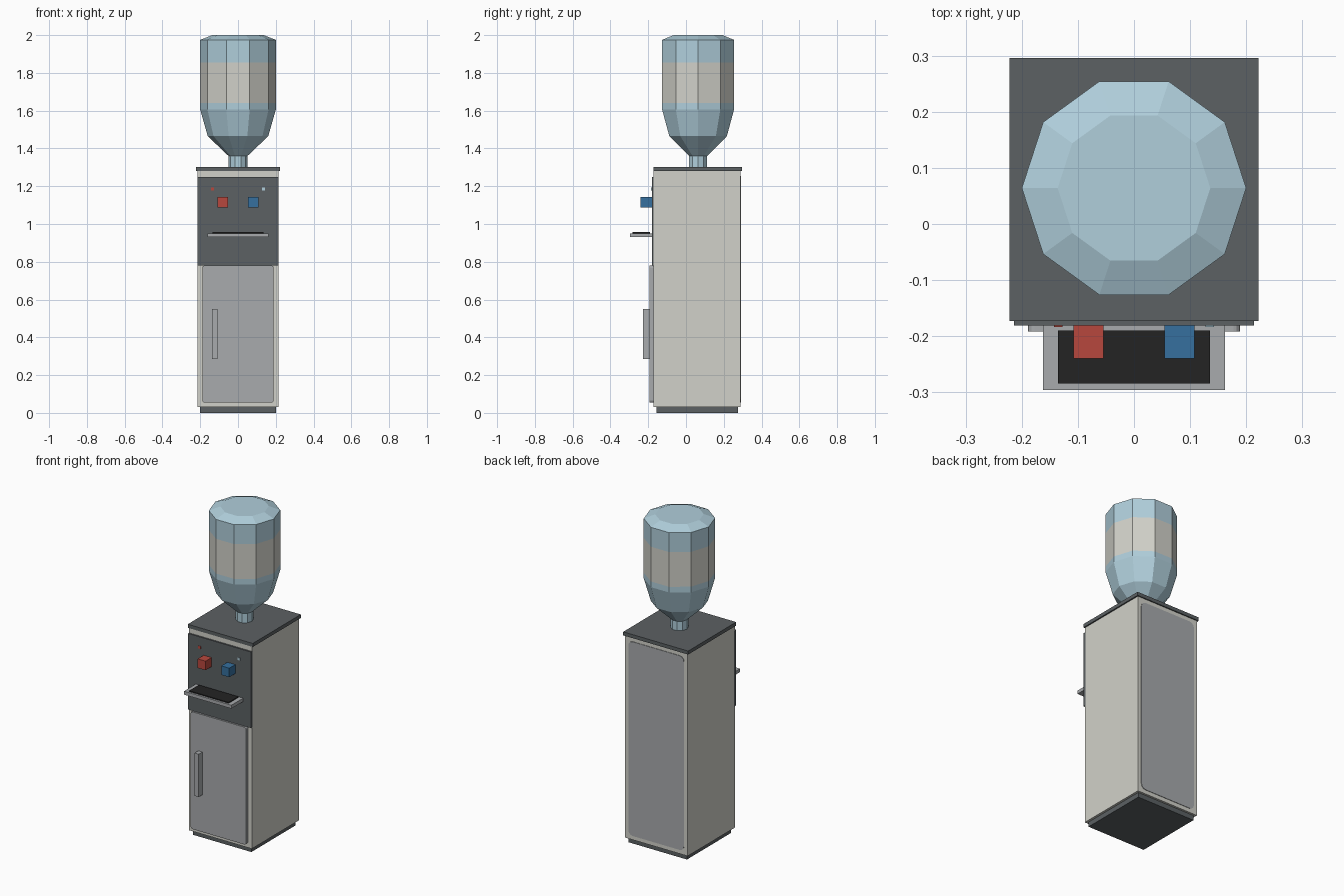
import bpy, bmesh, math

if "Cube" in bpy.data.objects:
    bpy.data.objects.remove(bpy.data.objects["Cube"])


def material(name, r, g, b):
    lin = [c / 12.92 if c <= 0.04045 else ((c + 0.055) / 1.055) ** 2.4 for c in (r, g, b)]
    m = bpy.data.materials.new(name)
    m.diffuse_color = (*lin, 1)
    m.use_nodes = True
    m.node_tree.nodes["Principled BSDF"].inputs["Base Color"].default_value = m.diffuse_color
    return m


WHITE = material("warm white", 0.82, 0.82, 0.79)
GREY = material("panel grey", 0.66, 0.67, 0.68)
DARK = material("dark grey", 0.36, 0.38, 0.39)
BLACK = material("black", 0.14, 0.14, 0.14)
RED = material("hot red", 0.72, 0.28, 0.24)
BLUE = material("cold blue", 0.21, 0.44, 0.62)
BOTTLE = material("pale blue", 0.69, 0.81, 0.86)


def finish(bm, name, *mats):
    bmesh.ops.recalc_face_normals(bm, faces=bm.faces)
    me = bpy.data.meshes.new(name)
    bm.to_mesh(me)
    bm.free()
    for m in mats:
        me.materials.append(m)
    ob = bpy.data.objects.new(name, me)
    bpy.context.collection.objects.link(ob)
    return ob


def box(name, mat, x, y, z, corner=0.0):
    """Box from (min, max) ranges; corner rounds the edges running along y."""
    bm = bmesh.new()
    bmesh.ops.create_cube(bm, size=1)
    for v in bm.verts:
        v.co = [r[0] if c < 0 else r[1] for c, r in zip(v.co, (x, y, z))]
    if corner:
        edges = [e for e in bm.edges
                 if abs(e.verts[0].co.y - e.verts[1].co.y) > 1e-5]
        bmesh.ops.bevel(bm, geom=edges, offset=corner, segments=3,
                        profile=0.5, affect='EDGES')
    return finish(bm, name, mat)


# Cabinet
box("base", DARK, (-0.20, 0.20), (-0.155, 0.276), (0, 0.03))
box("cabinet", WHITE, (-0.214, 0.214), (-0.171, 0.289), (0.03, 1.28))
box("top_plate", DARK, (-0.222, 0.222), (-0.173, 0.296), (1.28, 1.302))
box("back_panel", GREY, (-0.19, 0.19), (0.285, 0.292), (0.055, 1.255), 0.03)

# Front panel and door
box("control_panel", DARK, (-0.214, 0.214), (-0.181, -0.165), (0.78, 1.25))
box("door", GREY, (-0.189, 0.189), (-0.192, -0.165), (0.055, 0.78), 0.012)
box("door_handle", GREY, (-0.137, -0.109), (-0.228, -0.19), (0.285, 0.55))

# Taps and indicator lights
for side, label, tap, lamp in ((-1, "hot", RED, RED), (1, "cold", BLUE, BOTTLE)):
    cx, lx = side * 0.081, side * 0.135
    box(label + "_tap", tap, (cx - 0.027, cx + 0.027), (-0.24, -0.18), (1.088, 1.144))
    box(label + "_light", lamp, (lx - 0.008, lx + 0.008), (-0.184, -0.18), (1.178, 1.194))

# Drip tray
box("drip_tray", GREY, (-0.162, 0.162), (-0.296, -0.18), (0.93, 0.951))
box("drip_grille", BLACK, (-0.135, 0.135), (-0.284, -0.19), (0.945, 0.957))

# Ten-sided bottle turned from a radius/height profile, with a label band
profile = [(0.05, 1.30), (0.05, 1.36), (0.16, 1.465), (0.20, 1.605),
           (0.20, 1.64), (0.20, 1.855), (0.20, 1.975), (0.136, 2.0)]
SIDES = 10
bm = bmesh.new()
rings = []
for r, z in profile:
    rings.append([bm.verts.new((r * math.cos(math.tau * i / SIDES),
                                0.064 + r * math.sin(math.tau * i / SIDES), z))
                  for i in range(SIDES)])
for a, b in zip(rings, rings[1:]):
    for i in range(SIDES):
        j = (i + 1) % SIDES
        bm.faces.new((a[i], a[j], b[j], b[i]))
bm.faces.new(rings[0])
bm.faces.new(rings[-1])
for f in bm.faces:
    f.material_index = int(1.64 < f.calc_center_median().z < 1.855)
finish(bm, "water_bottle", BOTTLE, WHITE)
